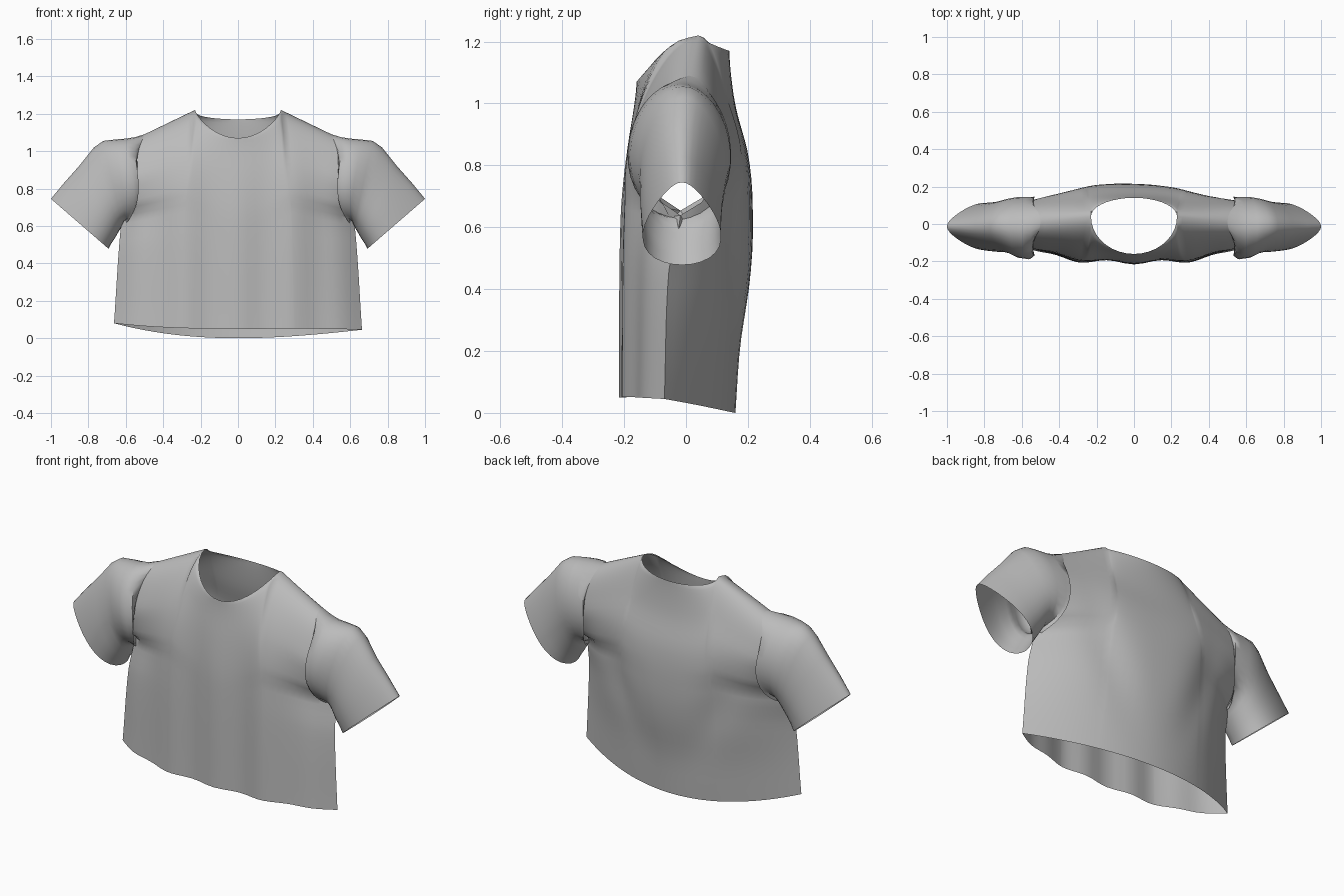
import bpy, bmesh, math

cube = bpy.data.objects.get("Cube")
if cube:
    bpy.data.objects.remove(cube)

cloth = bpy.data.materials.new("grey cloth")
cloth.use_nodes = True
GREY = (0.5, 0.5, 0.5, 1)
cloth.diffuse_color = GREY
cloth.node_tree.nodes["Principled BSDF"].inputs["Base Color"].default_value = GREY

ROWS, NECK = 28, 0.46            # rows up the panel, neck corner as share of width
T = [1 - (1 - i / ROWS) ** 1.5 for i in range(ROWS + 1)]
PIT = 12                         # row where the armhole opens
cols = [NECK * math.sin(math.pi / 2 * i / 9) for i in range(10)]
cols += [NECK + (1 - NECK) * i / 10 for i in range(1, 11)]
U = [-u for u in cols[:0:-1]] + cols


def interp(points, t):
    """Smooth curve through (t, value) points."""
    def slope(i):
        (a, p), (b, q) = points[max(0, i - 1)], points[min(len(points) - 1, i + 1)]
        return (q - p) / (b - a)
    i = 0
    while i < len(points) - 2 and t > points[i + 1][0]:
        i += 1
    (a, p), (b, q) = points[i], points[i + 1]
    h = b - a
    s = (t - a) / h
    ease = s * s * (3 - 2 * s)
    return (p + (q - p) * ease + h * s * (1 - s) ** 2 * slope(i)
            - h * s * s * (1 - s) * slope(i + 1))


WIDTH = [(0, .663), (.55, .622), (.64, .59), (.75, .56), (.92, .53), (1, .5)]
FRONT = [(0, -.205), (.55, -.203), (.8, -.188), (1, -.16)]
BACK = [(0, .16), (.18, .175), (.36, .205), (.5, .215), (.7, .205), (.85, .165), (1, .14)]
SEAM = [(0, -.07), (.4, -.055), (.55, -.02), (1, .01)]


def panel_point(u, t, side):
    """Point on the front (side -1) or back (side 1) panel."""
    a = abs(u)
    hem_side = .0625 - .0175 * u
    hem = hem_side * a ** 2 + (.05 * (1 - a ** 2) if side < 0 else 0)
    # neckline and shoulder seam
    if a <= NECK:
        arc = math.sqrt(max(0, 1 - (a / NECK) ** 2))
        top_y = .04 - (.2 if side < 0 else -.1) * arc
        top_z = 1.22 - (.15 * arc ** 1.6 if side < 0 else .05 * arc ** .7)
    else:
        s = (a - NECK) / (1 - NECK)
        top_y = .04 - .03 * s
        top_z = 1.22 - .13 * s
    x = u * interp(WIDTH, t)
    z = hem + (top_z - hem) * t
    # fullness of the body, with an open edge at the armhole
    seam = interp(SEAM, t)
    edge = .145 * min(1, math.sqrt(max(0, t - T[PIT]) / .2))
    depth = abs(interp(FRONT if side < 0 else BACK, t) - seam)
    power = 3.2 if side < 0 else 2 + t
    y = seam + side * (edge + (depth - edge) * (1 - a ** power))
    # drape folds: upright in front, slanting from the armpits behind
    if side < 0:
        y -= .011 * math.cos(math.tau * x / .29) * (1 - a ** 4) * (1 - t ** 3)
    else:
        valley = .2 + .8 * (t - .1)
        y -= .018 * math.exp(-((a - valley) / .16) ** 2 - ((t - .45) / .22) ** 2) * (1 - a ** 6)
        y -= .02 * u * (1 - a ** 2)
    round_off = 1 if t < .55 else math.sqrt(max(0, 1 - ((t - .55) / .45) ** 2))
    return (x, top_y + (y - top_y) * round_off, z)


def finish(name, bm):
    bmesh.ops.remove_doubles(bm, verts=bm.verts, dist=.0004)
    mesh = bpy.data.meshes.new(name)
    bm.to_mesh(mesh)
    bm.free()
    mesh.materials.append(cloth)
    obj = bpy.data.objects.new(name, mesh)
    bpy.context.collection.objects.link(obj)
    bpy.ops.object.select_all(action='DESELECT')
    obj.select_set(True)
    bpy.context.view_layer.objects.active = obj
    bpy.ops.object.shade_smooth_by_angle(angle=math.radians(50))


def skin(bm, grid, closed=False, flip=False):
    """Quads between successive rows of points."""
    rows = [[bm.verts.new(p) for p in row] for row in grid]
    for low, high in zip(rows, rows[1:]):
        n = len(low)
        for j in range(n if closed else n - 1):
            k = (j + 1) % n
            quad = [low[j], low[k], high[k], high[j]]
            bm.faces.new(quad[::-1] if flip else quad)


# Torso: front and back panels joined at the side and shoulder seams
bm = bmesh.new()
for side in (-1, 1):
    skin(bm, [[panel_point(u, t, side) for u in U] for t in T], flip=side > 0)
finish("torso", bm)

# Sleeves: top x, top z, bottom x, bottom z, centre y, half depth, inward tuck, narrowing
RINGS = [
    (.55, 1.075, .60, .61, -.012, .16, .05, .1),
    (.60, 1.067, .60, .63, -.022, .17, .045, .15),
    (.66, 1.062, .61, .625, -.018, .165, .015, .15),
    (.72, 1.055, .62, .60, -.01, .15, 0, .2),
    (.77, 1.02, .635, .575, -.01, .143, 0, .3),
    (.85, .92, .655, .54, -.015, .138, 0, .45),
    (.93, .83, .675, .51, -.015, .134, 0, .6),
    (1.0, .745, .692, .478, -.013, .131, 0, .75),
]
HALF = ROWS - PIT


def ring_points(ring, mirror):
    tx, tz, bx, bz, centre, depth, tuck, narrow = ring
    points = []
    for j in range(2 * HALF):
        a = math.pi * j / HALF
        up = (1 - math.cos(a)) / 2
        x = bx + (tx - bx) * up
        z = bz + (tz - bz) * up
        # folds bunch over the lower part of the armhole
        x -= tuck * math.sin(a) ** 2 * 1.7 * (1 - up)
        y = centre - depth * math.sin(a) * (1 + narrow * (.37 - up))
        points.append((mirror * x, y, z))
    return points


for name, mirror in (("left_sleeve", 1), ("right_sleeve", -1)):
    armhole = [panel_point(mirror, t, -1) for t in T[PIT:]]
    armhole += [panel_point(mirror, t, 1) for t in T[-2:PIT:-1]]
    bm = bmesh.new()
    skin(bm, [armhole] + [ring_points(r, mirror) for r in RINGS],
         closed=True, flip=mirror > 0)
    finish(name, bm)
